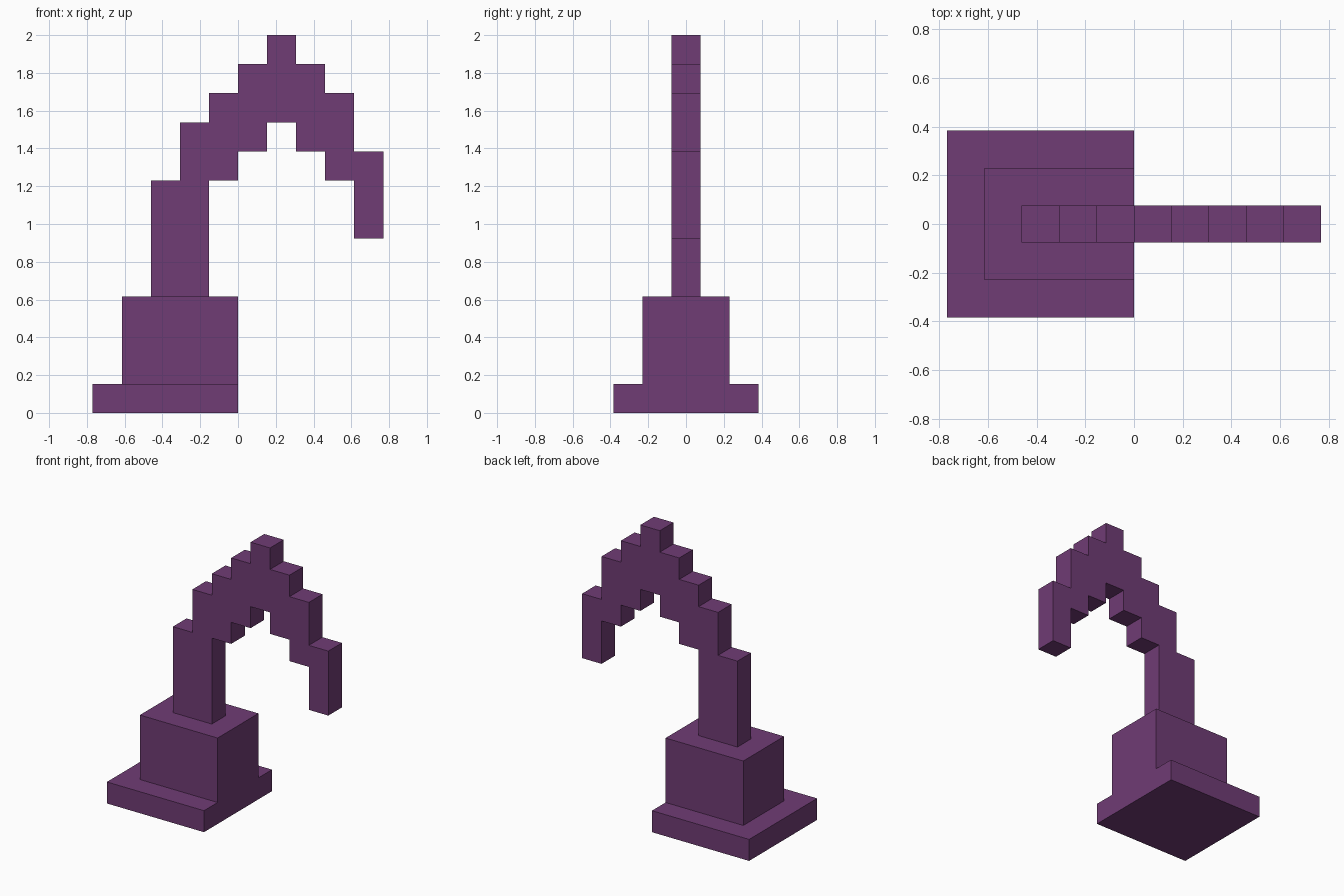
import bpy
import bmesh

cube = bpy.data.objects.get("Cube")
if cube:
    bpy.data.objects.remove(cube, do_unlink=True)

U = 2 / 13  # one block of the stepped grid

purple = bpy.data.materials.new("purple")
purple.use_nodes = True
COLOUR = (0.162, 0.045, 0.178, 1)
purple.diffuse_color = COLOUR
purple.node_tree.nodes["Principled BSDF"].inputs["Base Color"].default_value = COLOUR


def extrude_profile(name, profile, half_depth):
    """Extrude an x-z outline (in blocks) evenly to both sides of y = 0."""
    bm = bmesh.new()
    face = bm.faces.new([bm.verts.new((x * U, -half_depth * U, z * U)) for x, z in profile])
    ext = bmesh.ops.extrude_face_region(bm, geom=[face], use_keep_orig=True)
    moved = [g for g in ext["geom"] if isinstance(g, bmesh.types.BMVert)]
    bmesh.ops.translate(bm, verts=moved, vec=(0, 2 * half_depth * U, 0))
    bmesh.ops.recalc_face_normals(bm, faces=bm.faces)
    mesh = bpy.data.meshes.new(name)
    bm.to_mesh(mesh)
    bm.free()
    mesh.materials.append(purple)
    obj = bpy.data.objects.new(name, mesh)
    bpy.context.collection.objects.link(obj)
    return obj


def box_profile(x0, x1, z0, z1):
    return [(x0, z0), (x1, z0), (x1, z1), (x0, z1)]


def steps(heights, x0):
    """Staircase line through a row of one-block columns."""
    line = [(x0, heights[0])]
    for i in range(1, len(heights)):
        if heights[i] != heights[i - 1]:
            line += [(x0 + i, heights[i - 1]), (x0 + i, heights[i])]
    return line + [(x0 + len(heights), heights[-1])]


# Foot plate and pedestal, flush on the +x side
extrude_profile("base_plate", box_profile(-5, 0, 0, 1), 2.5)
extrude_profile("pedestal", box_profile(-4, 0, 1, 4), 1.5)

# Post and hooked arm: one stepped outline
bottoms = [4, 4, 8, 9, 10, 9, 8, 6]
tops = [8, 10, 11, 12, 13, 12, 11, 9]
extrude_profile("stepped_arm", steps(bottoms, -3) + steps(tops, -3)[::-1], 0.5)
